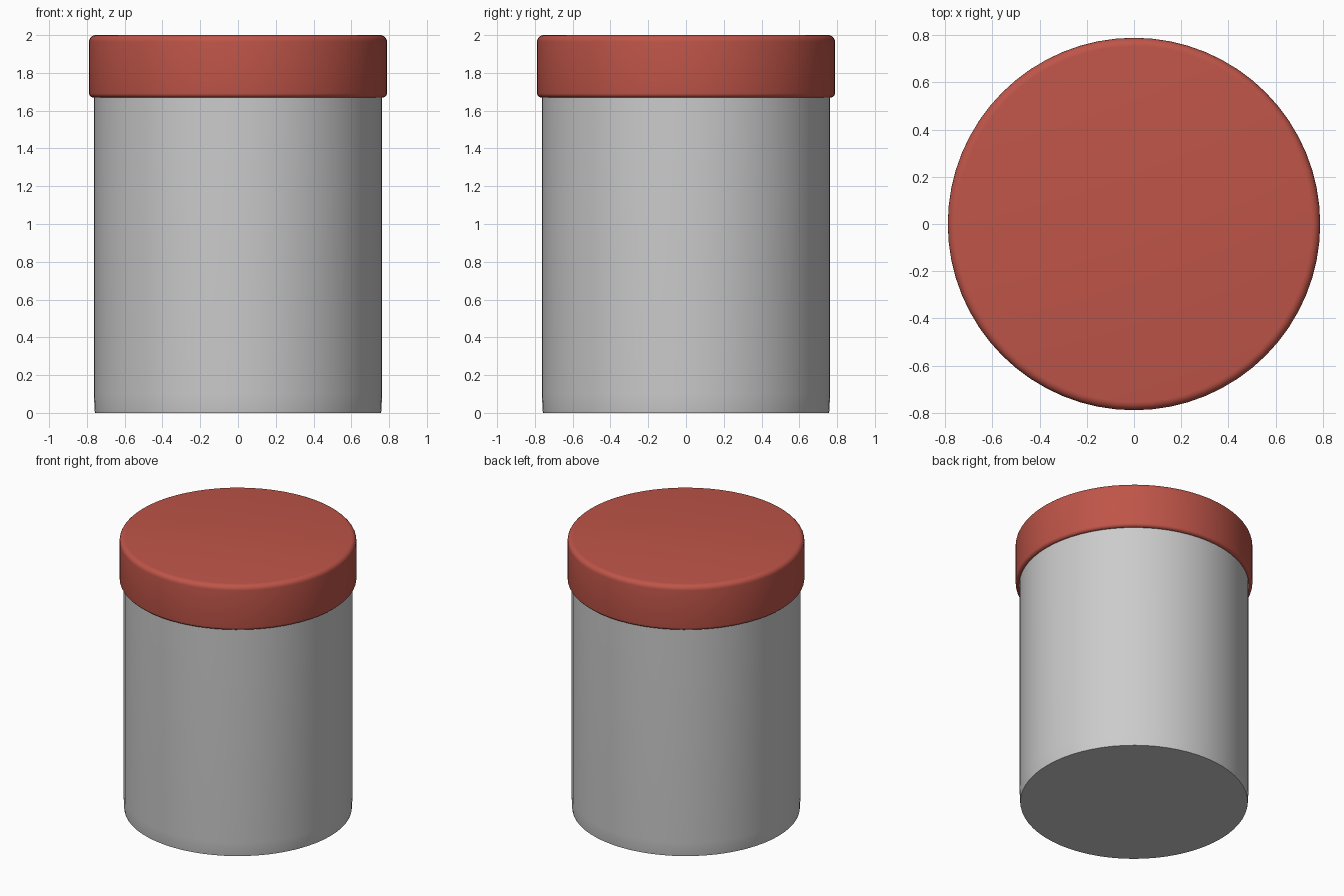
import bpy, bmesh
from math import sin, cos, pi, radians

if "Cube" in bpy.data.objects:
    bpy.data.objects.remove(bpy.data.objects["Cube"])

SEGMENTS = 64


def lathe(name, profile):
    """Revolve an (r, z) profile about z; r = 0 points become poles."""
    bm = bmesh.new()
    rings = []
    for r, z in profile:
        if r == 0:
            rings.append([bm.verts.new((0, 0, z))] * SEGMENTS)
        else:
            rings.append([bm.verts.new((r * cos(2 * pi * i / SEGMENTS),
                                        r * sin(2 * pi * i / SEGMENTS), z))
                          for i in range(SEGMENTS)])
    for a, b in zip(rings, rings[1:]):
        for i in range(SEGMENTS):
            j = (i + 1) % SEGMENTS
            bm.faces.new(dict.fromkeys((a[i], a[j], b[j], b[i])))
    bmesh.ops.recalc_face_normals(bm, faces=bm.faces)
    mesh = bpy.data.meshes.new(name)
    bm.to_mesh(mesh)
    bm.free()
    obj = bpy.data.objects.new(name, mesh)
    bpy.context.collection.objects.link(obj)
    bpy.ops.object.select_all(action='DESELECT')
    obj.select_set(True)
    bpy.context.view_layer.objects.active = obj
    bpy.ops.object.shade_smooth_by_angle(angle=radians(35))
    return obj


def corner(r, z, size, start):
    """Quarter-circle rounding about (r, z), starting at an angle in degrees."""
    return [(r + size * cos(radians(start + a)), z + size * sin(radians(start + a)))
            for a in (0, 18, 36, 54, 72, 90)]


# canister body, with a slight step-in at the foot
lathe("canister_body", [(0, 0), (0.757, 0), (0.759, 0.01), (0.763, 0.1),
                        (0.763, 1.94), (0, 1.94)])

# lid: rounded cap with a skirt fitting over the body
R, B = 0.789, 0.035
LOW = 0.022
lid = lathe("lid", [(0, 1.95), (0.764, 1.95), (0.764, 1.67)]
            + corner(R - LOW, 1.67 + LOW, LOW, -90)
            + corner(R - B, 2 - B, B, 0) + [(0, 2)])

red = bpy.data.materials.new("lid_red")
red.diffuse_color = (0.52, 0.09, 0.065, 1)
red.use_nodes = True
red.node_tree.nodes["Principled BSDF"].inputs["Base Color"].default_value = red.diffuse_color
lid.data.materials.append(red)
